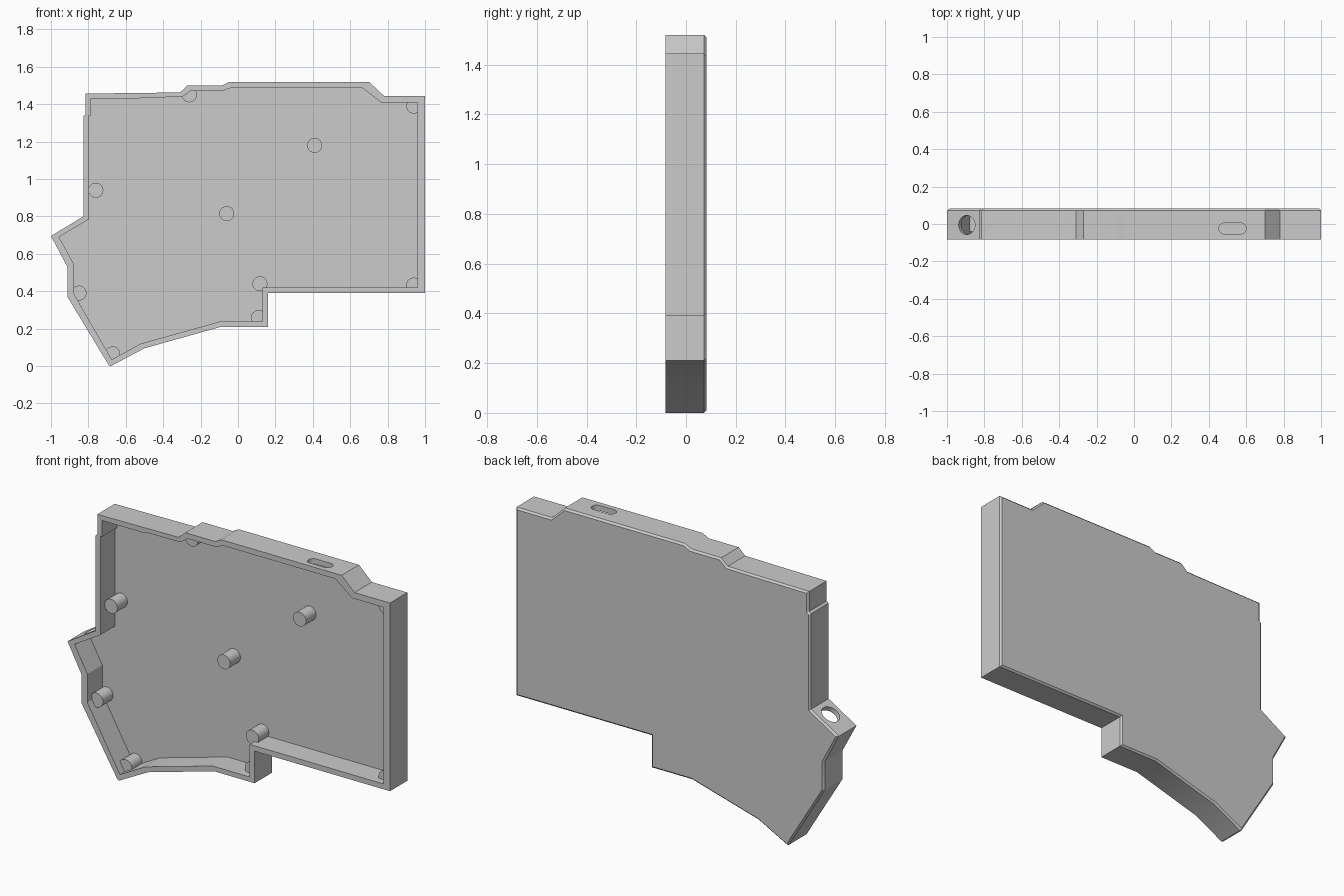
import bpy, bmesh, math
from mathutils import Vector, Matrix

if "Cube" in bpy.data.objects:
    bpy.data.objects.remove(bpy.data.objects["Cube"])

FRONT, BACK, FLOOR, POST_TOP, CHAMFER = -0.082, 0.082, 0.05, -0.04, 0.01

# Counter-clockwise profiles (x, z) of the outer wall and the cavity
OUTER = [(-.68, 0), (-.50, .095), (-.09, .21), (.16, .21), (.16, .39), (1, .39),
         (1, 1.445), (.78, 1.445), (.70, 1.52), (-.045, 1.52), (-.085, 1.50),
         (-.27, 1.50), (-.31, 1.463), (-.525, 1.46), (-.815, 1.457), (-.815, 1.345),
         (-.827, 1.335), (-.827, .80), (-1, .695), (-.912, .53), (-.912, .37), (-.69, .003)]
INNER = [(-.675, .035), (-.52, .12), (-.10, .237), (.13, .237), (.13, .42), (.96, .42),
         (.96, 1.41), (.765, 1.41), (.66, 1.49), (-.03, 1.49), (-.085, 1.47),
         (-.255, 1.47), (-.30, 1.438), (-.515, 1.436), (-.53, 1.43), (-.785, 1.43),
         (-.785, 1.34), (-.797, 1.34), (-.797, .785), (-.957, .69), (-.877, .545), (-.877, .385)]
POSTS = [(.41, 1.18), (-.06, .815), (-.76, .94), (-.85, .39), (-.67, .065),
         (.117, .44), (.11, .26), (-.26, 1.45), (.94, 1.39), (.94, .433)]


def inset(pts, d):
    """Mitred inward offset of a counter-clockwise profile."""
    out = []
    for i, p in enumerate(pts):
        a, b, c = Vector(pts[i - 1]), Vector(p), Vector(pts[(i + 1) % len(pts)])
        u, v = (b - a).normalized(), (c - b).normalized()
        n1, n2 = Vector((-u.y, u.x)), Vector((-v.y, v.x))
        out.append(tuple(b + (n1 + n2) * d / (1 + n1.dot(n2))))
    return out


def loft(bm, rings):
    """Closed solid through a list of point rings."""
    vs = [[bm.verts.new(p) for p in r] for r in rings]
    for r, s in zip(vs, vs[1:]):
        for i in range(len(r)):
            j = (i + 1) % len(r)
            bm.faces.new((r[i], r[j], s[j], s[i]))
    bm.faces.new(vs[0])
    bm.faces.new(vs[-1])


def finish(bm, name):
    bmesh.ops.recalc_face_normals(bm, faces=bm.faces)
    me = bpy.data.meshes.new(name)
    bm.to_mesh(me)
    bm.free()
    ob = bpy.data.objects.new(name, me)
    bpy.context.collection.objects.link(ob)
    return ob


def at_y(pts, y):
    return [(x, y, z) for x, z in pts]


# Outer body with chamfered back edge
bm = bmesh.new()
loft(bm, [at_y(OUTER, FRONT), at_y(OUTER, BACK - CHAMFER), at_y(inset(OUTER, CHAMFER), BACK)])
case = finish(bm, "case_shell")

# Open cavity
bm = bmesh.new()
loft(bm, [at_y(INNER, FRONT - .1), at_y(INNER, FLOOR)])
cavity = finish(bm, "cavity_cutter")

# Screw posts rising from the floor
bm = bmesh.new()
for px, pz in POSTS:
    ring = [(px + .04 * math.cos(k * math.tau / 32), pz + .04 * math.sin(k * math.tau / 32))
            for k in range(32)]
    loft(bm, [at_y(ring, POST_TOP), at_y(ring, FLOOR + .01)])
posts = finish(bm, "screw_posts")

# Rounded port slot in the top wall
bm = bmesh.new()
slot = []
for k in range(24):
    a = (k + .5) * math.tau / 24
    side = .044 if math.cos(a) > 0 else -.044
    slot.append((.527 + side + .029 * math.cos(a), -.024 + .029 * math.sin(a)))
loft(bm, [[(x, y, z) for x, y in slot] for z in (1.46, 1.56)])
port = finish(bm, "port_cutter")

# Round socket hole through the slanted left wall
bm = bmesh.new()
axis = Vector((-.515, 0, .857))
bmesh.ops.create_cone(bm, cap_ends=True, segments=48, radius1=.051, radius2=.051, depth=.12,
                      matrix=Matrix.Translation((-.893, -.005, .758))
                      @ axis.to_track_quat('Z', 'Y').to_matrix().to_4x4())
socket = finish(bm, "socket_cutter")

# Combine everything into one clean shell
helpers = [(cavity, 'DIFFERENCE'), (posts, 'UNION'), (port, 'DIFFERENCE'), (socket, 'DIFFERENCE')]
for ob, op in helpers:
    mod = case.modifiers.new(ob.name, 'BOOLEAN')
    mod.operation, mod.object, mod.solver = op, ob, 'EXACT'
    ob.hide_render = True
deps = bpy.context.evaluated_depsgraph_get()
result = bpy.data.meshes.new_from_object(case.evaluated_get(deps))
case.modifiers.clear()
case.data = result
for ob, _ in helpers:
    bpy.data.objects.remove(ob)

bpy.context.view_layer.objects.active = case
case.select_set(True)
bpy.ops.object.shade_smooth_by_angle(angle=math.radians(20))
